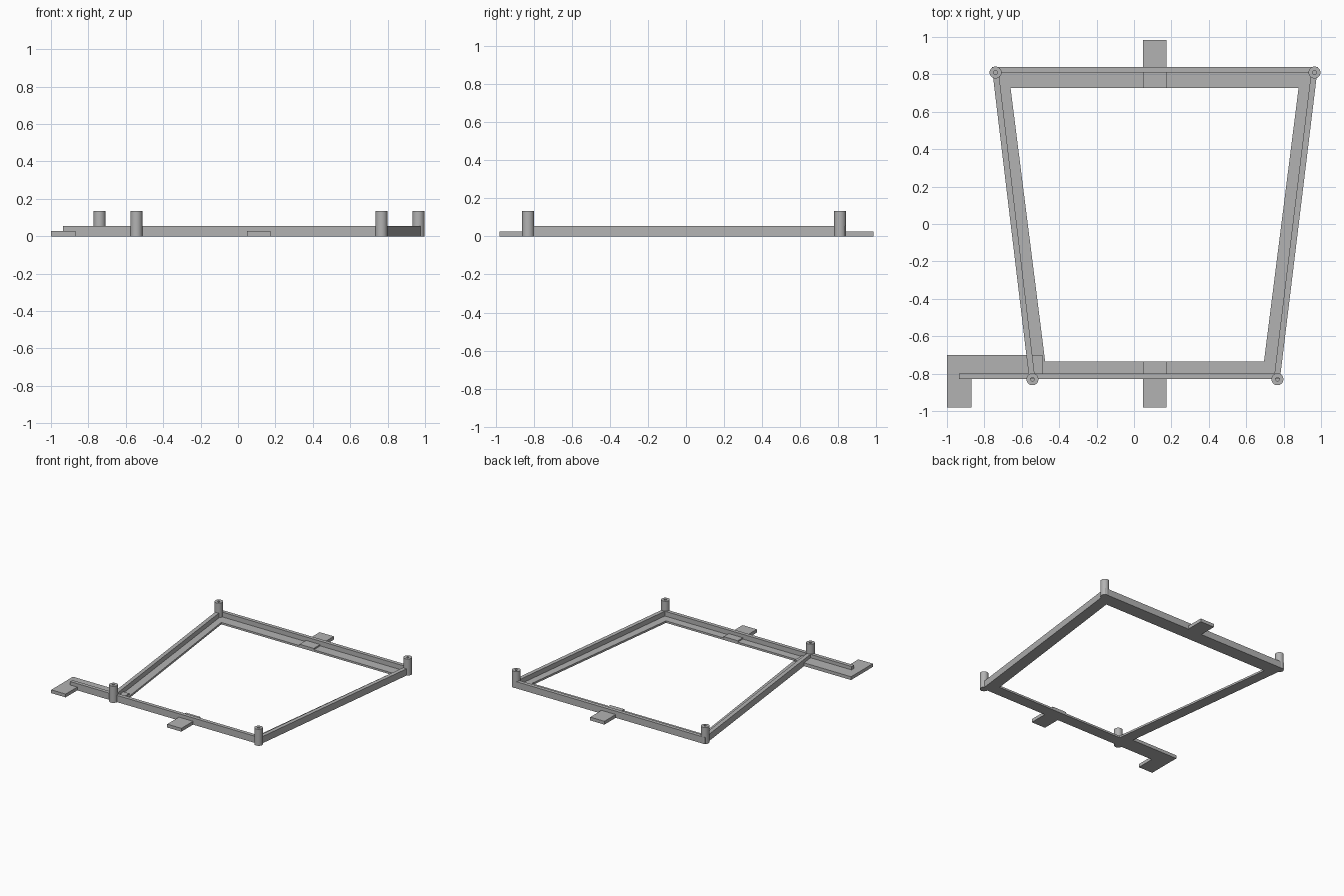
import bpy, bmesh, math

cube = bpy.data.objects.get("Cube")
if cube:
    bpy.data.objects.remove(cube)

GREY = (0.45, 0.45, 0.45, 1)
mat = bpy.data.materials.new("plain grey")
mat.use_nodes = True
mat.diffuse_color = GREY
mat.node_tree.nodes["Principled BSDF"].inputs["Base Color"].default_value = GREY


def add_object(name, bm):
    bmesh.ops.recalc_face_normals(bm, faces=bm.faces)
    mesh = bpy.data.meshes.new(name)
    bm.to_mesh(mesh)
    bm.free()
    mesh.materials.append(mat)
    obj = bpy.data.objects.new(name, mesh)
    bpy.context.collection.objects.link(obj)
    return obj


def slab(name, outline, height):
    """Solid plate standing on the ground."""
    bm = bmesh.new()
    face = bm.faces.new([bm.verts.new((x, y, 0)) for x, y in outline])
    top = bmesh.ops.extrude_face_region(bm, geom=[face])["geom"]
    bmesh.ops.translate(bm, vec=(0, 0, height),
                        verts=[v for v in top if isinstance(v, bmesh.types.BMVert)])
    return add_object(name, bm)


def block(name, x0, x1, y0, y1, height):
    return slab(name, [(x0, y0), (x1, y0), (x1, y1), (x0, y1)], height)


def ring(name, outer, inner, height):
    """Four-sided hollow frame between two outlines."""
    bm = bmesh.new()
    loops = [[bm.verts.new((x, y, z)) for x, y in pts]
             for pts, z in ((outer, 0), (outer, height), (inner, height), (inner, 0))]
    for a, b in zip(loops, loops[1:] + loops[:1]):
        for i in range(4):
            j = (i + 1) % 4
            bm.faces.new((a[i], a[j], b[j], b[i]))
    return add_object(name, bm)


def post(name, x, y):
    """Round post with a small blind bore in its top."""
    bm = bmesh.new()
    profile = [(0, 0), (0.032, 0), (0.032, 0.135), (0.01, 0.135), (0.01, 0.03), (0, 0.03)]
    verts = [bm.verts.new((r, 0, z)) for r, z in profile]
    edges = [bm.edges.new(pair) for pair in zip(verts, verts[1:])]
    bmesh.ops.spin(bm, geom=verts + edges, axis=(0, 0, 1), cent=(0, 0, 0),
                   angle=math.tau, steps=32)
    bmesh.ops.remove_doubles(bm, verts=bm.verts, dist=0.0001)
    obj = add_object(name, bm)
    obj.location = (x, y, 0)
    bpy.ops.object.select_all(action='DESELECT')
    obj.select_set(True)
    bpy.context.view_layer.objects.active = obj
    bpy.ops.object.shade_smooth_by_angle(angle=math.radians(35))


WALL, FLANGE, TAB = 0.055, 0.016, 0.027

# Tapered L-section frame: upright rim and thin inner flange
outer = [(-0.76, 0.84), (0.983, 0.84), (0.78, -0.83), (-0.56, -0.83)]
rim_inner = [(-0.723, 0.81), (0.947, 0.81), (0.751, -0.80), (-0.532, -0.80)]
flange_inner = [(-0.66, 0.727), (0.88, 0.727), (0.695, -0.735), (-0.475, -0.735)]
ring("frame_rim", outer, rim_inner, WALL)
ring("frame_flange", outer, flange_inner, FLANGE)

# Corner posts
for name, x, y in (("back_right_post", -0.74, 0.81), ("back_left_post", 0.965, 0.81),
                   ("front_right_post", -0.543, -0.83), ("front_left_post", 0.767, -0.83)):
    post(name, x, y)

# Middle tabs, running under the rim onto the flange
block("back_tab", 0.047, 0.175, 0.727, 0.985, TAB)
block("front_tab", 0.047, 0.175, -0.98, -0.735, TAB)

# Side arm: hooked plate with the front rim carried along it
slab("side_arm", [(-1, -0.98), (-0.87, -0.98), (-0.87, -0.83), (-0.49, -0.83),
                  (-0.49, -0.70), (-1, -0.70)], TAB)
block("side_arm_rim", -0.935, -0.54, -0.83, -0.80, WALL)
